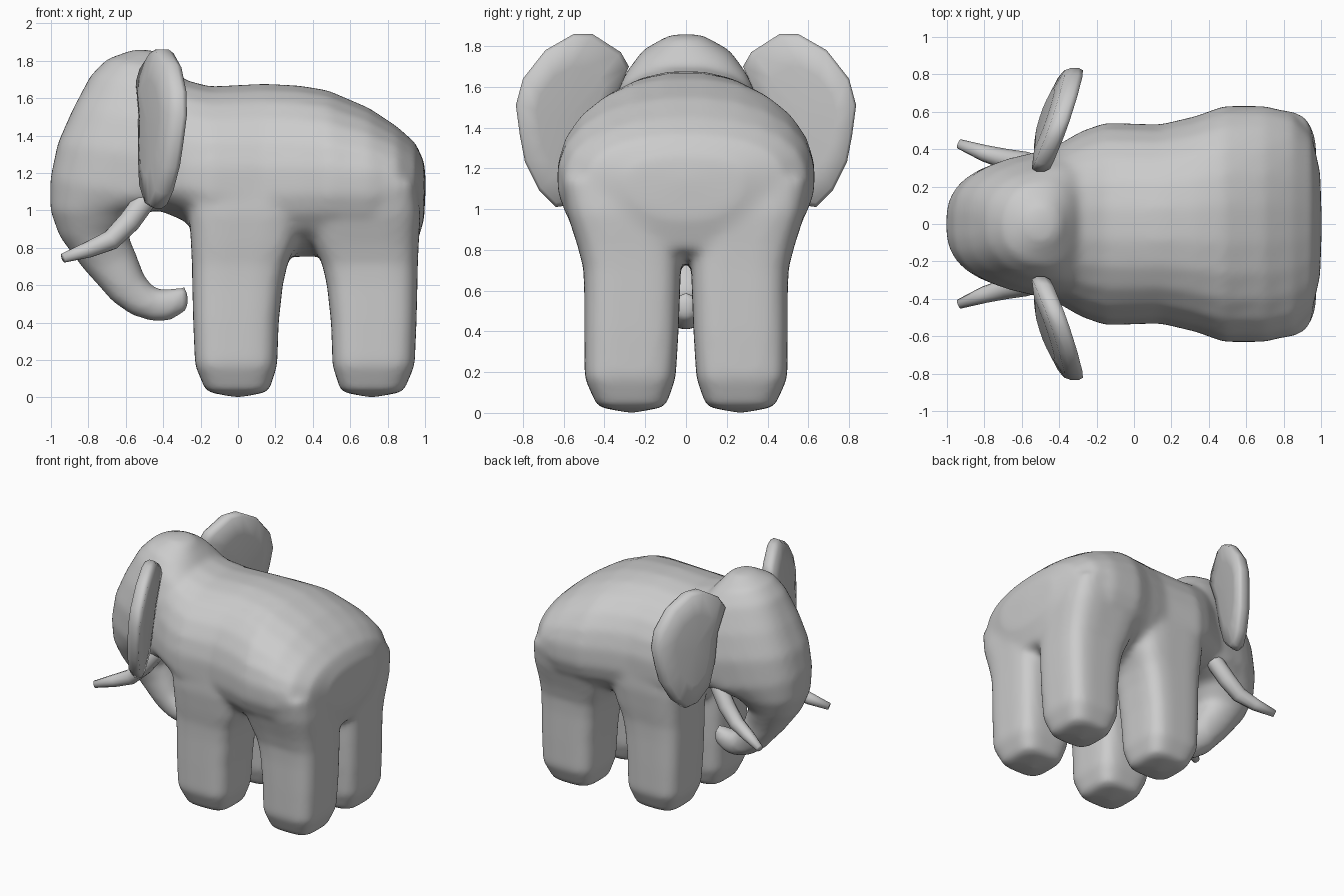
import bpy, bmesh
from math import sin, cos, pi, copysign
from mathutils import Vector

if "Cube" in bpy.data.objects:
    bpy.data.objects.remove(bpy.data.objects["Cube"])


def ring(center, u, v, power=2.0, n=24, u_neg=None, taper=0):
    """Superellipse ring; u_neg sets a different reach on -u, taper narrows the +u side."""
    pts = []
    for i in range(n):
        a = 2 * pi * (i + 0.5) / n
        c = copysign(abs(cos(a)) ** (2 / power), cos(a))
        s = copysign(abs(sin(a)) ** (2 / power), sin(a))
        axis = u if c > 0 or u_neg is None else u_neg
        pts.append(Vector(center) + Vector(axis) * c + Vector(v) * s * (1 - taper * c))
    return pts


def loft(bm, rings, start=None, end=None):
    """Skin a list of rings and close both ends with a fan."""
    rows = [[bm.verts.new(p) for p in r] for r in rings]
    n = len(rows[0])
    for a, b in zip(rows, rows[1:]):
        for i in range(n):
            j = (i + 1) % n
            bm.faces.new((a[i], a[j], b[j], b[i]))
    for row, tip in ((rows[0], start), (rows[-1], end)):
        mid = sum((v.co for v in row), Vector()) / n
        t = bm.verts.new(tip if tip is not None else mid)
        for i in range(n):
            bm.faces.new((row[i], row[(i + 1) % n], t))


def finish(bm, name):
    bmesh.ops.recalc_face_normals(bm, faces=bm.faces)
    mesh = bpy.data.meshes.new(name)
    bm.to_mesh(mesh)
    bm.free()
    mesh.polygons.foreach_set("use_smooth", [True] * len(mesh.polygons))
    ob = bpy.data.objects.new(name, mesh)
    bpy.context.collection.objects.link(ob)
    return ob


bm = bmesh.new()

# Torso: x, bottom, top, half width
torso = [(-.52, 1.02, 1.80, .37), (-.40, .99, 1.76, .43), (-.28, .94, 1.70, .50),
         (-.15, .75, 1.665, .545), (.14, .73, 1.68, .535), (.33, .75, 1.67, .58),
         (.48, .75, 1.645, .635), (.70, .74, 1.55, .635), (.85, .75, 1.45, .595),
         (.95, .80, 1.36, .48), (.995, .95, 1.26, .28)]
loft(bm, [ring((x, 0, 1.15), (0, 0, t - 1.15), (0, w, 0), 2.2, u_neg=(0, 0, 1.15 - b))
          for x, b, t, w in torso], end=(1.005, 0, 1.15))

# Legs: z, x range, y range, extra hip width; rear pair is turned about the belly arch
leg = [(.03, -.17, .165, .10, .435, 0), (.17, -.23, .21, .05, .498, 0),
       (.40, -.24, .218, .036, .50, 0), (.60, -.245, .24, .028, .50, 0),
       (.71, -.247, .265, .025, .503, .002), (.82, -.252, .31, .02, .518, .015),
       (.98, -.262, .34, .02, .535, .05), (1.15, -.24, .30, .10, .53, .085)]
for s in (1, -1):
    for off, d in ((0, 1), (.715, -1)):
        loft(bm, [ring((off + d * (x0 + x1) / 2, s * (y0 + y1 + e * (d < 0)) / 2, z),
                       ((x1 - x0) / 2, 0, 0), (0, (y1 + e * (d < 0) - y0) / 2, 0), 4)
                  for z, x0, x1, y0, y1, e in leg],
             start=(off, s * .27, -.003))

# Head and trunk: front x/z, back x/z, half width, squareness, taper to the front
head = [(-.56, 1.86, -.40, 1.84, .09, 2, 0), (-.70, 1.81, -.32, 1.74, .22, 2.3, .1),
        (-.79, 1.72, -.24, 1.63, .29, 2.6, .2), (-.885, 1.54, -.15, 1.45, .355, 3, .25),
        (-.965, 1.36, -.15, 1.25, .38, 3, .25), (-1.005, 1.17, -.30, 1.03, .345, 2.8, .22),
        (-1.005, 1.0, -.52, .98, .265, 2.5, .12), (-.955, .86, -.59, .87, .19, 2.2, 0),
        (-.83, .69, -.545, .77, .135, 2.2, 0), (-.67, .51, -.50, .65, .11, 2.2, 0),
        (-.57, .44, -.45, .59, .095, 2.2, 0), (-.46, .405, -.40, .575, .085, 2.2, 0),
        (-.37, .405, -.35, .585, .075, 2.2, 0), (-.265, .465, -.268, .598, .055, 2.2, 0)]
loft(bm, [ring(((a + c) / 2, 0, (b + d) / 2), ((a - c) / 2, 0, (b - d) / 2), (0, w, 0), p, taper=k)
          for a, b, c, d, w, p, k in head], start=(-.48, 0, 1.86))

# Fuse torso, legs, head and trunk into one soft skin
body = finish(bm, "body")
fuse = body.modifiers.new("fuse", 'REMESH')
fuse.mode = 'VOXEL'
fuse.voxel_size = .022
fuse.use_smooth_shade = True
soft = body.modifiers.new("soften", 'SMOOTH')
soft.factor = .5
soft.iterations = 12

# Ears: y/z outline on a leaning plane, thick slab with rounded rim
outline = [(.28, 1.70), (.32, 1.77), (.46, 1.86), (.55, 1.86), (.69, 1.78), (.80, 1.64),
           (.835, 1.51), (.815, 1.36), (.79, 1.23), (.72, 1.09), (.64, 1.01), (.57, 1.02),
           (.46, 1.12), (.40, 1.30), (.36, 1.52)]
cy, cz = .58, 1.45
bm = bmesh.new()
for s in (1, -1):
    def layer(scale, depth):
        pts = []
        for y, z in outline:
            y, z = cy + (y - cy) * scale, cz + (z - cz) * scale
            pts.append(Vector((-.525 + .36 * (y - .28) + .08 * (z - 1.4) + depth, s * y, z)))
        return pts
    loft(bm, [layer(.6, -.068), layer(.95, -.05), layer(1, -.018),
              layer(1, .02), layer(.95, .048), layer(.6, .058)])
finish(bm, "ears")

# Tusks: x, y, z, radius along the curve
tusk = [(-.42, .27, 1.15, .06), (-.50, .30, 1.05, .062), (-.58, .325, .94, .062),
        (-.68, .345, .84, .056), (-.80, .378, .79, .045), (-.935, .428, .745, .026)]
bm = bmesh.new()
for s in (1, -1):
    rings = []
    for i, (x, y, z, r) in enumerate(tusk):
        a, b = tusk[max(i - 1, 0)], tusk[min(i + 1, len(tusk) - 1)]
        t = Vector((b[0] - a[0], s * (b[1] - a[1]), b[2] - a[2])).normalized()
        u = t.cross(Vector((0, 1, 0))).normalized()
        rings.append(ring((x, s * y, z), u * r, t.cross(u) * r, n=10))
    loft(bm, rings)
finish(bm, "tusks")
